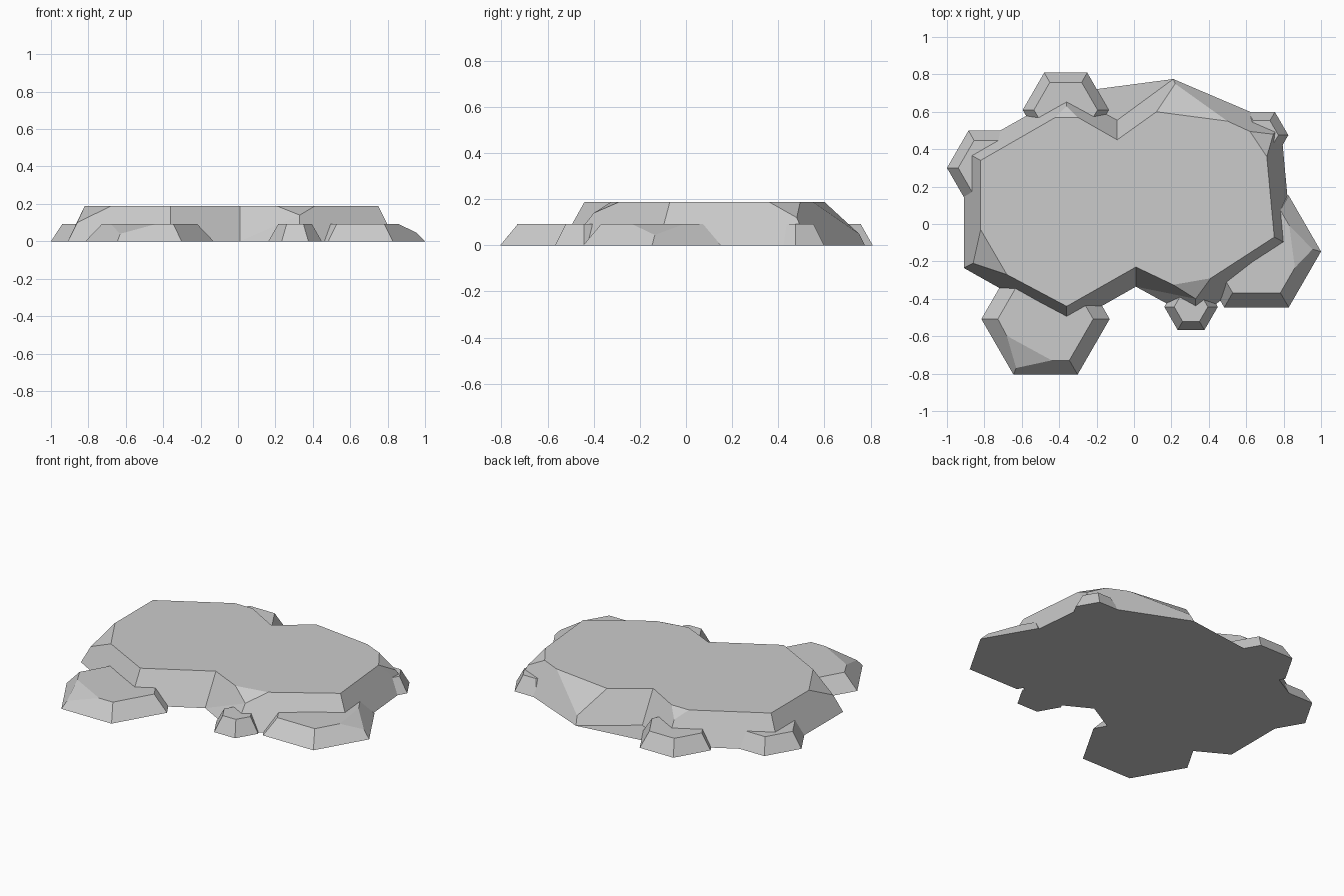
import bpy, bmesh
from math import cos, sin, pi

if "Cube" in bpy.data.objects:
    bpy.data.objects.remove(bpy.data.objects["Cube"])


def faceted_slab(name, height, corners):
    """Tapered slab from counter-clockwise corners.
    Corner: (base, top), or (base, chip point, top before, top after) for a chipped corner."""
    bm = bmesh.new()
    base, top, rings = [], [], []
    for c in corners:
        b = bm.verts.new((*c[0], 0))
        chip = [bm.verts.new(c[1])] if len(c) == 4 else []
        tops = [bm.verts.new((*p, height)) for p in c[len(chip) + 1:]]
        base.append(b)
        top += tops
        rings.append((b, chip, tops))
        if chip:
            bm.faces.new(chip + tops[::-1])
    for (b0, m0, t0), (b1, m1, t1) in zip(rings, rings[1:] + rings[:1]):
        bm.faces.new([b0, b1] + m1 + [t1[0], t0[-1]] + m0)
    bm.faces.new(base[::-1])
    bm.faces.new(top)
    bmesh.ops.connect_verts_nonplanar(bm, angle_limit=0.15, faces=bm.faces[:])
    bmesh.ops.recalc_face_normals(bm, faces=bm.faces)
    mesh = bpy.data.meshes.new(name)
    bm.to_mesh(mesh)
    bm.free()
    ob = bpy.data.objects.new(name, mesh)
    bpy.context.collection.objects.link(ob)
    return ob


def hex_stone(name, x, y, r, r_top, chips={}):
    """Low hexagonal stone; chips maps a corner index to its chipped points."""
    corners = []
    for i in range(6):
        c, s = cos(i * pi / 3), sin(i * pi / 3)
        base, top = (x + r * c, y + r * s), (x + r_top * c, y + r_top * s)
        corners.append((base, *chips.get(i, (top,))))
    return faceted_slab(name, 0.092, corners)


# Main plateau
plateau = faceted_slab("rock_plateau", 0.188, [
    ((-0.91, -0.235), (-0.86, -0.21, 0.10), (-0.82, -0.03), (-0.68, -0.27)),
    ((-0.36, -0.545), (-0.36, -0.44)),
    ((0.01, -0.335), (0.01, -0.23)),
    ((0.33, -0.51), (0.33, -0.40, 0.14), (0.21, -0.325), (0.41, -0.29)),
    ((0.845, -0.12), (0.75, -0.07)),
    ((0.785, 0.53), (0.745, 0.48, 0.12), (0.71, 0.36), (0.62, 0.495)),
    ((0.21, 0.775), (0.22, 0.75, 0.05), (0.50, 0.55), (0.12, 0.60)),
    ((-0.09, 0.555), (-0.09, 0.45)),
    ((-0.36, 0.70), (-0.36, 0.63, 0.135), (-0.30, 0.57), (-0.42, 0.57)),
    ((-0.91, 0.39), (-0.82, 0.34)),
])

# Low stones around the rim
stones = [
    hex_stone("left_stone", -0.77, 0.30, 0.23, 0.17),
    hex_stone("back_stone", -0.365, 0.61, 0.23, 0.17),
    hex_stone("front_left_stone", -0.473, -0.508, 0.343, 0.255,
              {4: ((-0.63, -0.77, 0.04), (-0.68, -0.598), (-0.44, -0.729))}),
    hex_stone("small_front_stone", 0.305, -0.443, 0.143, 0.09),
    hex_stone("right_stone", 0.655, -0.147, 0.345, 0.255,
              {0: ((0.955, -0.135, 0.045), (0.86, -0.234), (0.83, -0.008))}),
    hex_stone("back_right_stone", 0.682, 0.475, 0.143, 0.09),
]

# Fuse the stones into the plateau
bpy.context.view_layer.objects.active = plateau
for stone in stones:
    mod = plateau.modifiers.new("fuse", 'BOOLEAN')
    mod.operation = 'UNION'
    mod.solver = 'EXACT'
    mod.object = stone
    bpy.ops.object.modifier_apply(modifier=mod.name)
    bpy.data.objects.remove(stone)
